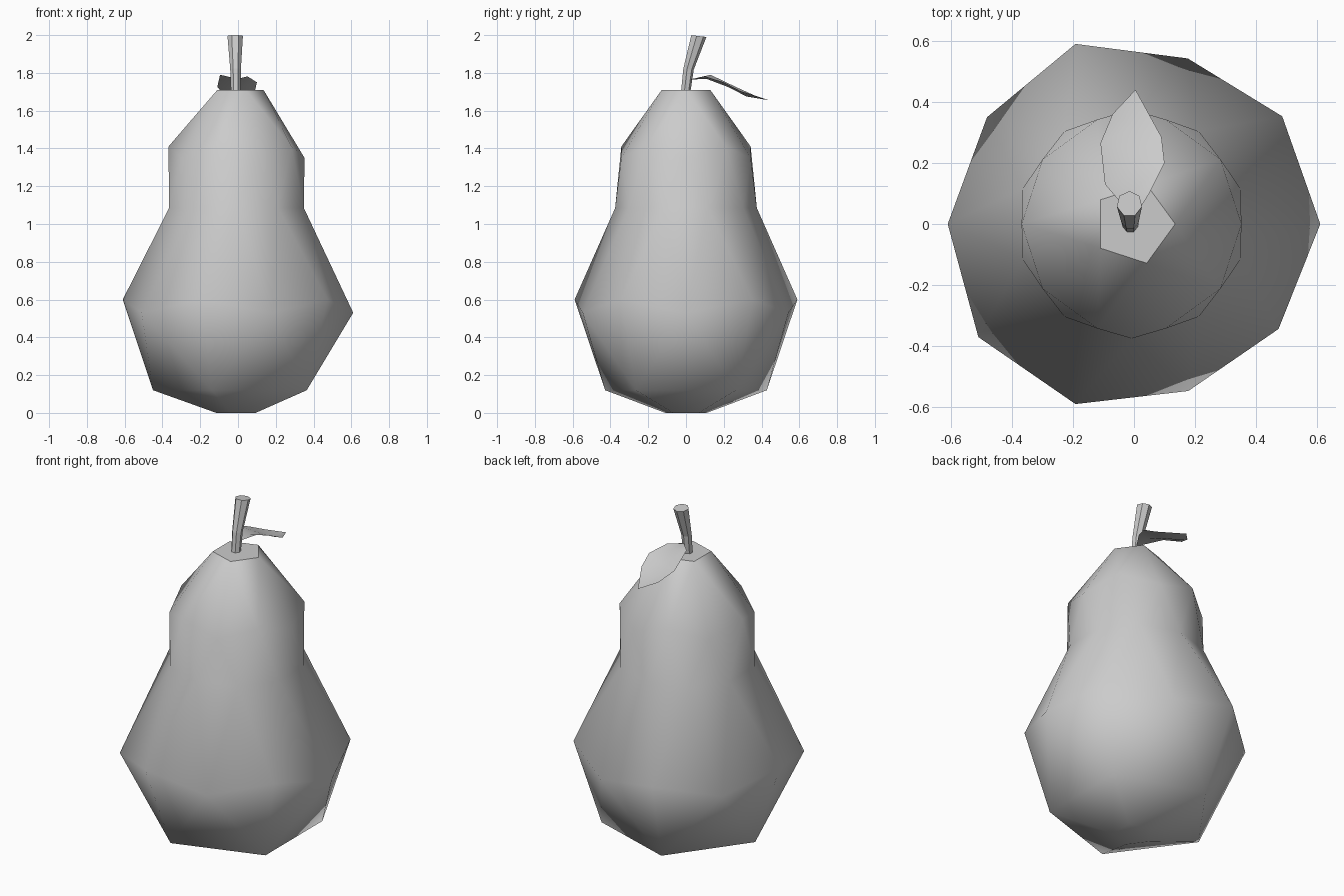
import bpy, bmesh, math
from mathutils import Vector

old = bpy.data.objects.get("Cube")
if old:
    bpy.data.objects.remove(old, do_unlink=True)

grey = bpy.data.materials.new("plain_grey")
grey.use_nodes = True
grey.diffuse_color = (0.6, 0.6, 0.6, 1)
grey.node_tree.nodes["Principled BSDF"].inputs["Base Color"].default_value = (0.6, 0.6, 0.6, 1)


def finish(bm, name):
    mesh = bpy.data.meshes.new(name)
    bm.to_mesh(mesh)
    bm.free()
    mesh.materials.append(grey)
    obj = bpy.data.objects.new(name, mesh)
    bpy.context.collection.objects.link(obj)
    return obj


# Fruit body: an icosphere whose rings are pulled into a pear profile
belly = [.61, .6, .57, .62, .595, .61, .63, .62, .575, .585]
bm = bmesh.new()
bmesh.ops.create_icosphere(bm, subdivisions=2, radius=1)
poles = [v for v in bm.verts if abs(v.co.z) > 0.95]
bmesh.ops.dissolve_verts(bm, verts=poles)
for v in bm.verts:
    angle, h = math.atan2(v.co.y, v.co.x), v.co.z
    shift = 0
    if h > 0.7:
        r, z = 0.135, 1.71
    elif h > 0.2:
        r, z, shift = 0.36, (1.41 if h > 0.49 else 1.35), -0.008
    elif h > -0.2:
        r, z, shift = 0.375, 1.085, -0.008
    elif h > -0.7:
        r = belly[round(math.degrees(angle) / 36) % 10]
        z = 0.53 if h < -0.49 else 0.6
    else:
        r, z = 0.45, 0.12
    v.co = (r * math.cos(angle) + shift, r * math.sin(angle), z)

# Flat base and crisp crown
bottom = next(f for f in bm.faces if len(f.verts) == 5 and f.calc_center_median().z < 1)
crown = next(f for f in bm.faces if len(f.verts) == 5 and f.calc_center_median().z > 1)
bmesh.ops.inset_individual(bm, faces=[bottom], thickness=0.1)
for v in bottom.verts:
    v.co = Vector((v.co.x, v.co.y, 0)).normalized() * 0.115
bmesh.ops.recalc_face_normals(bm, faces=bm.faces)
for f in bm.faces:
    f.smooth = True
for e in crown.edges:
    e.smooth = False
finish(bm, "fruit_body")

# Stem: tapered seven-sided tube leaning backward
bm = bmesh.new()
rings = []
for x, y, z, r, lean in ((-.012, -.004, 1.69, .026, 0), (-.013, .012, 1.82, .029, .1),
                         (-.015, .066, 1.995, .042, .12)):
    ring = []
    for i in range(7):
        a = math.pi / 2 + math.tau * i / 7
        ring.append(bm.verts.new((x + r * math.cos(a), y + r * math.sin(a),
                                  z - lean * r * math.sin(a))))
    rings.append(ring)
for lo, hi in zip(rings, rings[1:]):
    for i in range(7):
        j = (i + 1) % 7
        bm.faces.new((lo[i], lo[j], hi[j], hi[i]))
bm.faces.new(rings[-1])
bm.faces.new(rings[0][::-1])
finish(bm, "stem")

# Leaf: two strips folded along a midrib; rows hold left, middle and right points
bm = bmesh.new()
base = bm.verts.new((0, .02, 1.765))
tip = bm.verts.new((.005, .44, 1.655))
rows = [[bm.verts.new(p) for p in row] for row in (
    ((-.095, .13, 1.79), (0, .11, 1.768), (.05, .10, 1.782)),
    ((-.11, .265, 1.725), (0, .23, 1.722), (.10, .20, 1.75)),
    ((-.07, .36, 1.682), (.003, .32, 1.675), (.09, .285, 1.705)))]
for s in range(2):
    bm.faces.new((base, rows[0][s + 1], rows[0][s]))
    bm.faces.new((tip, rows[2][s], rows[2][s + 1]))
    for a, b in zip(rows, rows[1:]):
        bm.faces.new((a[s], a[s + 1], b[s + 1], b[s]))
for f in bm.faces:
    f.smooth = True
finish(bm, "leaf")
